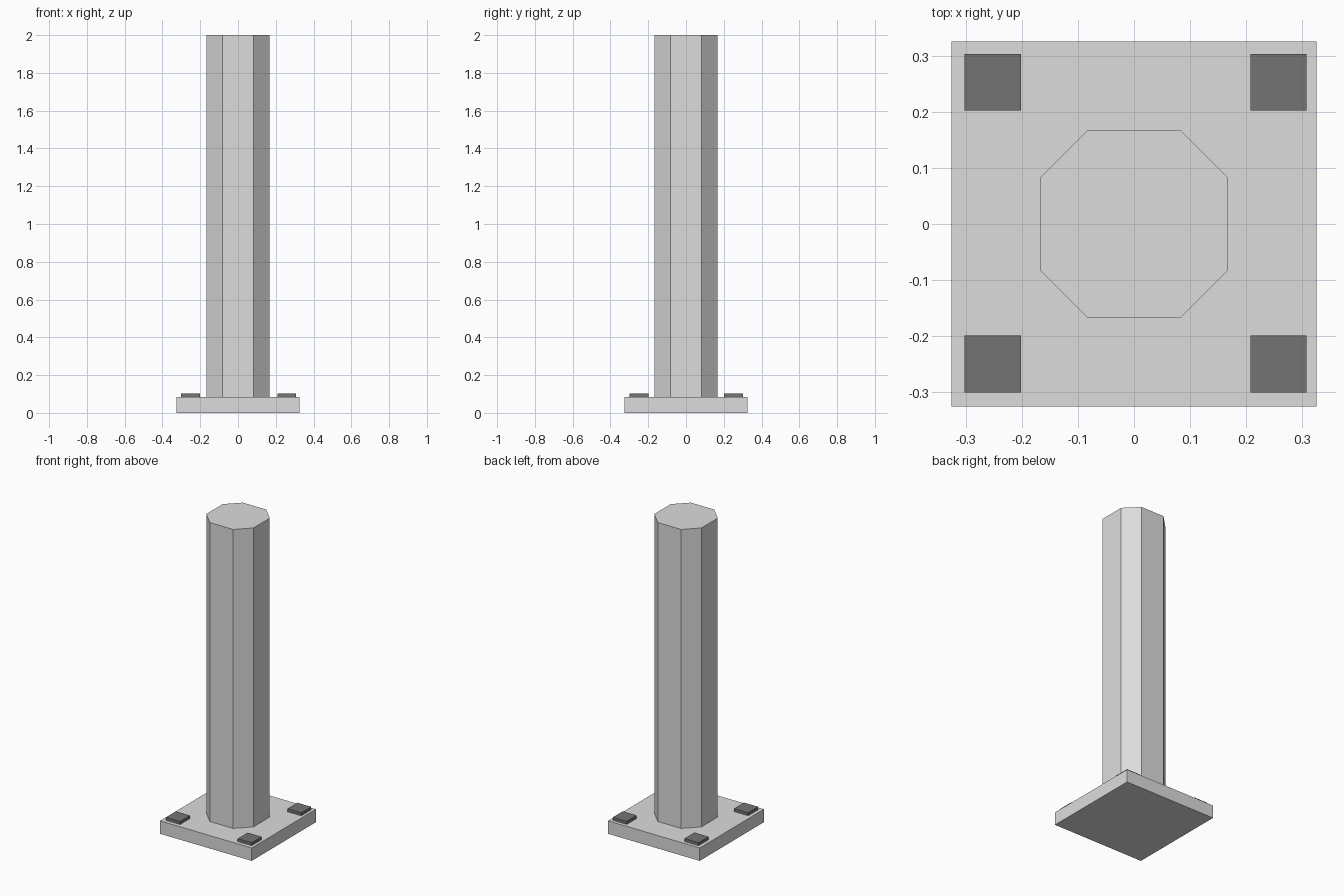
import bpy, bmesh

if "Cube" in bpy.data.objects:
    bpy.data.objects.remove(bpy.data.objects["Cube"])


def material(name, v):
    m = bpy.data.materials.new(name)
    m.diffuse_color = (v, v, v, 1)
    m.use_nodes = True
    m.node_tree.nodes["Principled BSDF"].inputs["Base Color"].default_value = m.diffuse_color
    return m


light_grey = material("light_grey", 0.72)
dark_grey = material("dark_grey", 0.175)


def prism(name, outline, z0, z1, mat):
    """Extrude a flat outline from z0 up to z1."""
    bm = bmesh.new()
    face = bm.faces.new([bm.verts.new((x, y, z0)) for x, y in outline])
    ext = bmesh.ops.extrude_face_region(bm, geom=[face], use_keep_orig=True)
    for v in ext["geom"]:
        if isinstance(v, bmesh.types.BMVert):
            v.co.z = z1
    bmesh.ops.recalc_face_normals(bm, faces=bm.faces)
    mesh = bpy.data.meshes.new(name)
    bm.to_mesh(mesh)
    bm.free()
    mesh.materials.append(mat)
    obj = bpy.data.objects.new(name, mesh)
    bpy.context.collection.objects.link(obj)
    return obj


def rect(x0, x1, y0, y1):
    return [(x0, y0), (x1, y0), (x1, y1), (x0, y1)]


BASE_TOP = 0.083

# Square base plate
prism("base_plate", rect(-0.325, 0.325, -0.325, 0.325), 0, BASE_TOP, light_grey)

# Eight-sided post: a square with chamfered corners
a, b = 0.167, 0.083
octagon = [(a, -b), (a, b), (b, a), (-b, a), (-a, b), (-a, -b), (-b, -a), (b, -a)]
prism("post", octagon, BASE_TOP, 2.0, light_grey)

# Square bolt heads at the four corners of the plate
for side, x0, x1 in (("left", -0.302, -0.201), ("right", 0.208, 0.307)):
    for end, y0, y1 in (("front", -0.30, -0.199), ("back", 0.202, 0.303)):
        prism(f"bolt_{end}_{side}", rect(x0, x1, y0, y1), BASE_TOP, 0.102, dark_grey)
